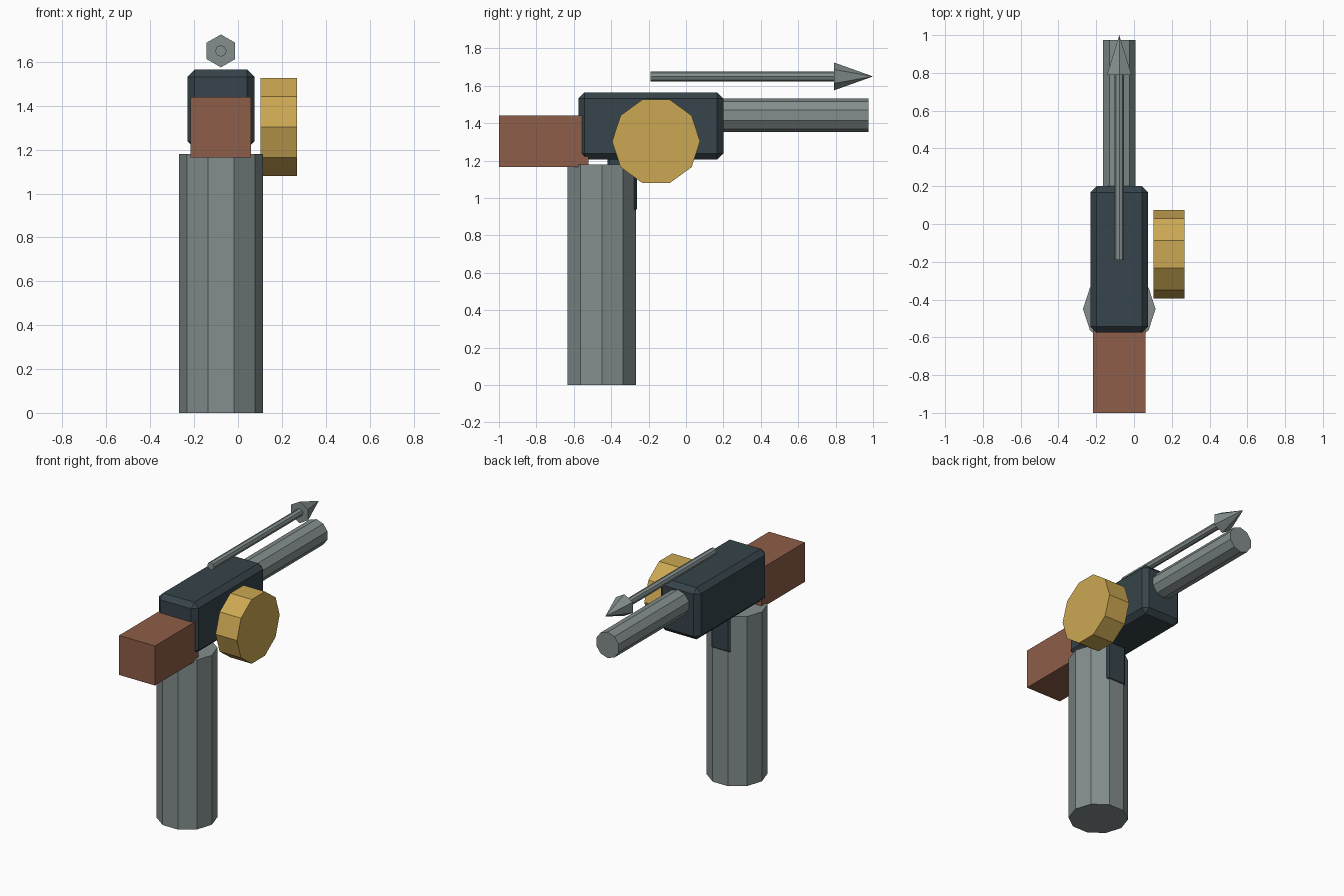
import bpy
from math import pi

default = bpy.data.objects.get("Cube")
if default:
    bpy.data.objects.remove(default, do_unlink=True)

CX = -0.078  # shared centre line of everything but the wheel


def material(name, rgb):
    mat = bpy.data.materials.new(name)
    mat.use_nodes = True
    mat.diffuse_color = (*rgb, 1)
    mat.node_tree.nodes["Principled BSDF"].inputs["Base Color"].default_value = (*rgb, 1)
    return mat


steel = material("grey steel", (0.23, 0.27, 0.27))
dark = material("dark blue grey", (0.037, 0.058, 0.07))
brown = material("brown", (0.27, 0.11, 0.065))
gold = material("gold", (0.6, 0.39, 0.085))


def finish(name, mat):
    obj = bpy.context.object
    obj.name = name
    obj.data.materials.append(mat)
    return obj


def box(name, mat, low, high, bevel=0):
    """Box between two corners, with an optional one-step chamfer."""
    bpy.ops.mesh.primitive_cube_add(size=1, location=[(a + b) / 2 for a, b in zip(low, high)])
    obj = finish(name, mat)
    obj.scale = [b - a for a, b in zip(low, high)]
    bpy.ops.object.transform_apply(location=False, rotation=False, scale=True)
    if bevel:
        mod = obj.modifiers.new("Chamfer", "BEVEL")
        mod.width = bevel
        mod.segments = 1
    return obj


def rod(name, mat, sides, radius, length, centre, rotation, tip=None):
    """Faceted cylinder, or a cone when a tip radius is given."""
    bpy.ops.mesh.primitive_cone_add(
        vertices=sides, radius1=radius, radius2=radius if tip is None else tip,
        depth=length, location=centre, rotation=rotation)
    return finish(name, mat)


ALONG_Y = (-pi / 2, 0, 0)

# Upright grip and the guard plate on its rear face
rod("grip", steel, 10, 0.192, 1.18, (CX, -0.45, 0.59), (0, 0, pi / 2))
box("trigger_plate", dark, (CX - 0.075, -0.42, 0.93), (CX + 0.075, -0.262, 1.23), 0.012)

# Chamfered body with its block and barrel
box("body", dark, (CX - 0.153, -0.575, 1.205), (CX + 0.153, 0.2, 1.565), 0.033)
box("stock", brown, (CX - 0.138, -1.0, 1.165), (CX + 0.138, -0.52, 1.44))
rod("barrel", steel, 10, 0.09, 0.825, (CX, 0.5625, 1.442), ALONG_Y)

# Side wheel
rod("drum_wheel", gold, 10, 0.235, 0.165, (0.186, -0.16, 1.303), (0, pi / 2, 0))

# Pointer floating above the body
rod("arrow_shaft", steel, 8, 0.026, 0.98, (CX, 0.3, 1.65), ALONG_Y)
rod("arrow_head", steel, 6, 0.075, 0.21, (CX, 0.895, 1.65), ALONG_Y, tip=0)
